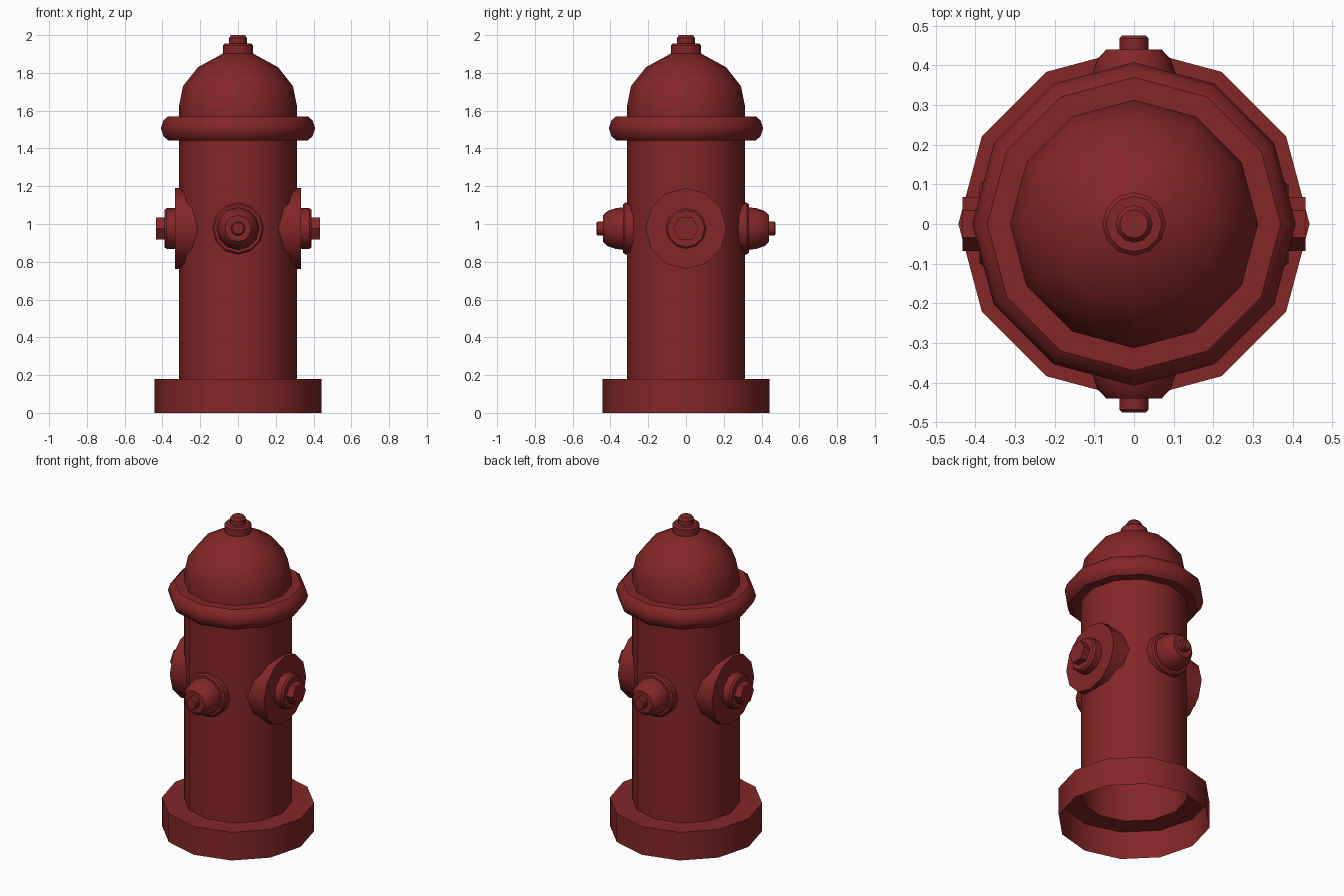
import bpy, math
from mathutils import Matrix

if "Cube" in bpy.data.objects:
    bpy.data.objects.remove(bpy.data.objects["Cube"])

red = bpy.data.materials.new("dark red")
red.diffuse_color = (0.23, 0.019, 0.019, 1)
red.use_nodes = True
red.node_tree.nodes["Principled BSDF"].inputs["Base Color"].default_value = red.diffuse_color


def lathe(name, profile, sides=12, matrix=None):
    """Spin (radius, height) points, listed bottom to top, about the z axis."""
    verts, faces, rings = [], [], []
    for r, h in profile:
        start = len(verts)
        if r == 0:
            verts.append((0, 0, h))
            rings.append([start] * sides)
        else:
            for i in range(sides):
                a = 2 * math.pi * i / sides
                verts.append((r * math.cos(a), r * math.sin(a), h))
            rings.append(list(range(start, start + sides)))
    for lo, hi in zip(rings, rings[1:]):
        for i in range(sides):
            j = (i + 1) % sides
            quad = [lo[i], lo[j], hi[j], hi[i]]
            faces.append(list(dict.fromkeys(quad)))
    mesh = bpy.data.meshes.new(name)
    mesh.from_pydata(verts, [], faces)
    if matrix:
        mesh.transform(matrix)
    mesh.materials.append(red)
    ob = bpy.data.objects.new(name, mesh)
    bpy.context.collection.objects.link(ob)
    bpy.ops.object.select_all(action='DESELECT')
    ob.select_set(True)
    bpy.context.view_layer.objects.active = ob
    bpy.ops.object.shade_smooth_by_angle(angle=math.radians(35))
    return ob


# Hollow barrel with its wide foot, open underneath
lathe("barrel_and_foot", [(0.443, 0), (0.443, 0.18), (0.313, 0.18), (0.313, 1.5)])

# Rounded rim under the bonnet
lathe("rim", [(0.31, 1.443), (0.37, 1.443), (0.395, 1.465), (0.408, 1.507),
              (0.395, 1.548), (0.37, 1.57), (0.31, 1.57)])

# Domed bonnet and its stepped top nut
lathe("bonnet", [(0.313, 1.5), (0.313, 1.62), (0.291, 1.73), (0.212, 1.83),
                 (0.075, 1.905), (0, 1.915)])
lathe("top_nut", [(0.08, 1.89), (0.08, 1.945), (0.07, 1.955), (0.047, 1.955),
                  (0.047, 1.985), (0.036, 2.0), (0, 2.0)])


def outward(angle):
    """Aim a lathed part sideways from the barrel at outlet height."""
    return (Matrix.Translation((0, 0, 0.976)) @ Matrix.Rotation(math.radians(angle), 4, 'Z')
            @ Matrix.Rotation(math.pi / 2, 4, 'Y'))


# Large side outlets: flange, boss and hexagonal nut
quarter = Matrix.Rotation(math.pi / 2, 4, 'Z')
for side, angle in (("right", 0), ("left", 180)):
    m = outward(angle)
    lathe(side + "_flange", [(0.214, 0.2), (0.214, 0.333), (0, 0.333)], 12, m)
    lathe(side + "_boss", [(0.108, 0.33), (0.108, 0.378), (0.098, 0.39), (0, 0.39)], 12, m)
    lathe(side + "_hex_nut", [(0.068, 0.385), (0.068, 0.433), (0, 0.433)], 6, m @ quarter)

# Small front and back outlets: collar, rounded cap and small nut
for side, angle in (("front", -90), ("back", 90)):
    m = outward(angle)
    lathe(side + "_collar", [(0.137, 0.26), (0.137, 0.322), (0.128, 0.333), (0, 0.333)], 12, m)
    lathe(side + "_cap", [(0.113, 0.33), (0.107, 0.375), (0.093, 0.415),
                          (0.07, 0.44), (0, 0.44)], 12, m)
    lathe(side + "_cap_nut", [(0.037, 0.435), (0.037, 0.468), (0.03, 0.475), (0, 0.475)], 12, m)
